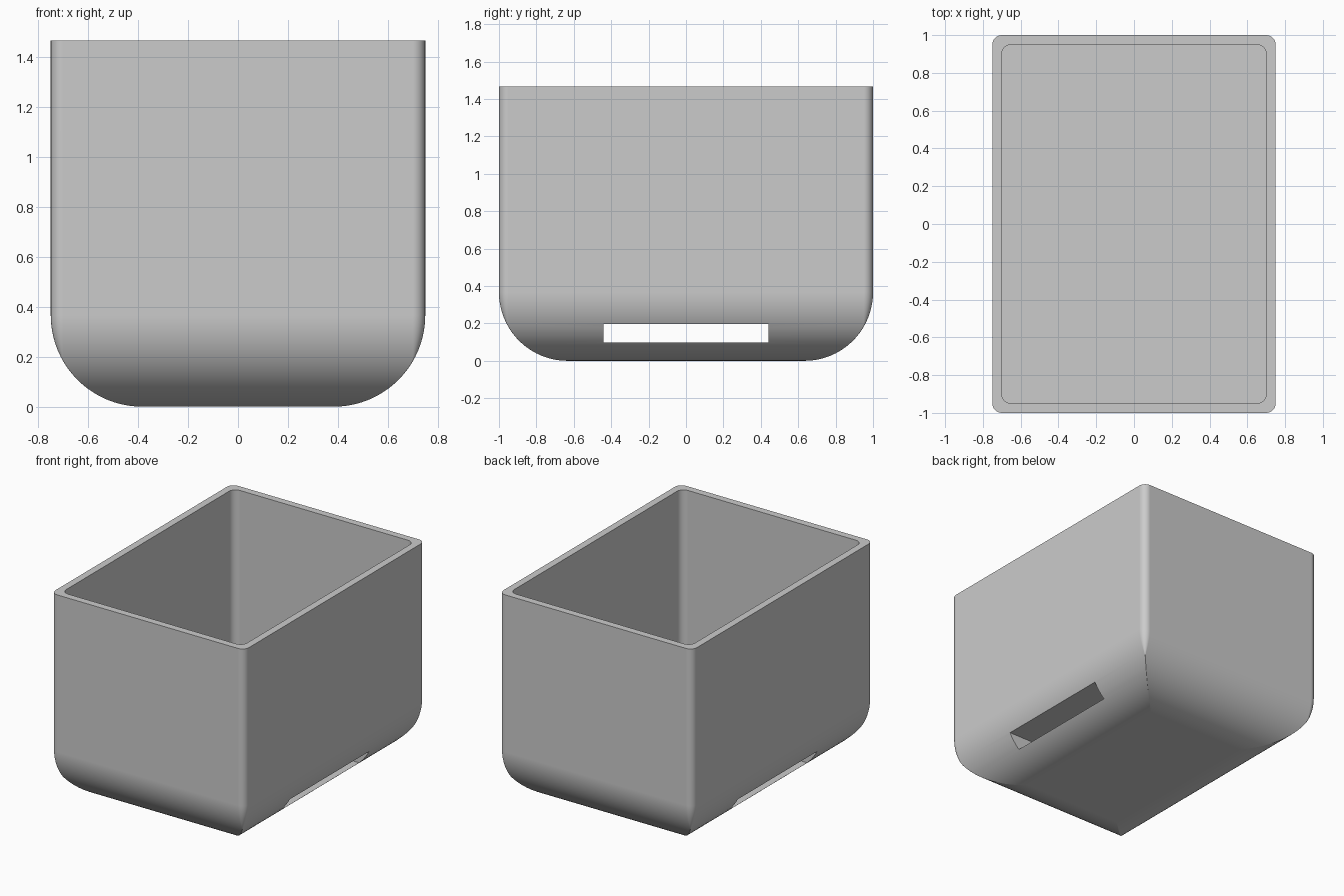
import bpy
import bmesh
import math

# Remove the default cube only
cube = bpy.data.objects.get("Cube")
if cube:
    bpy.data.objects.remove(cube, do_unlink=True)

HALF_X, HALF_Y, HEIGHT = 0.75, 1.0, 1.466
WALL = 0.05
CORNER = 0.05
FILLET = HEIGHT / 4
FLOOR = HEIGHT / 5
CORNER_STEPS, FILLET_STEPS = 6, 20

grey = bpy.data.materials.new("light grey")
grey.use_nodes = True
colour = (0.6, 0.6, 0.6, 1)
grey.diffuse_color = colour
grey.node_tree.nodes["Principled BSDF"].inputs["Base Color"].default_value = colour


def rounded_ring(bm, inset, radius, z):
    """Rounded rectangle of vertices, counter-clockwise seen from above."""
    ring = []
    cx, cy = HALF_X - inset - radius, HALF_Y - inset - radius
    for quarter, (sx, sy) in enumerate([(1, 1), (-1, 1), (-1, -1), (1, -1)]):
        for i in range(CORNER_STEPS + 1):
            a = (quarter + i / CORNER_STEPS) * math.pi / 2
            ring.append(bm.verts.new((sx * cx + radius * math.cos(a),
                                      sy * cy + radius * math.sin(a), z)))
    return ring


def bridge(bm, low, high):
    n = len(low)
    for i in range(n):
        j = (i + 1) % n
        bm.faces.new((low[i], low[j], high[j], high[i]))


# Tub: rounded underside, straight walls, flat rim, straight-sided cavity
bm = bmesh.new()
rings = []
for i in range(FILLET_STEPS + 1):
    a = math.pi / 2 * i / FILLET_STEPS
    inset = FILLET * (1 - math.sin(a))
    rings.append(rounded_ring(bm, inset, max(CORNER - inset, 0.002),
                              FILLET * (1 - math.cos(a))))
rings.append(rounded_ring(bm, 0, CORNER, HEIGHT))
rings.append(rounded_ring(bm, WALL, CORNER, HEIGHT))
rings.append(rounded_ring(bm, WALL, CORNER, FLOOR))
for low, high in zip(rings, rings[1:]):
    bridge(bm, low, high)
bm.faces.new(list(reversed(rings[0])))
bm.faces.new(rings[-1])
bmesh.ops.recalc_face_normals(bm, faces=bm.faces)
mesh = bpy.data.meshes.new("tub")
bm.to_mesh(mesh)
bm.free()
mesh.materials.append(grey)
tub = bpy.data.objects.new("tub", mesh)
bpy.context.collection.objects.link(tub)

# Slot running sideways through the solid base
bpy.ops.mesh.primitive_cube_add(size=1, location=(0, 0, HEIGHT / 10))
cutter = bpy.context.object
cutter.name = "slot_cutter"
cutter.scale = (2, HEIGHT * 0.6, 0.1)
cutter.data.materials.append(grey)
cutter.hide_render = True

bpy.ops.object.select_all(action='DESELECT')
tub.select_set(True)
bpy.context.view_layer.objects.active = tub
cut = tub.modifiers.new("slot", 'BOOLEAN')
cut.operation = 'DIFFERENCE'
cut.solver = 'EXACT'
cut.object = cutter
bpy.ops.object.modifier_apply(modifier=cut.name)
bpy.data.objects.remove(cutter, do_unlink=True)

# Smooth curves, crisp rim and slot
bpy.ops.object.shade_smooth_by_angle(angle=math.radians(30))
weighted = tub.modifiers.new("flat_walls", 'WEIGHTED_NORMAL')
weighted.keep_sharp = True
